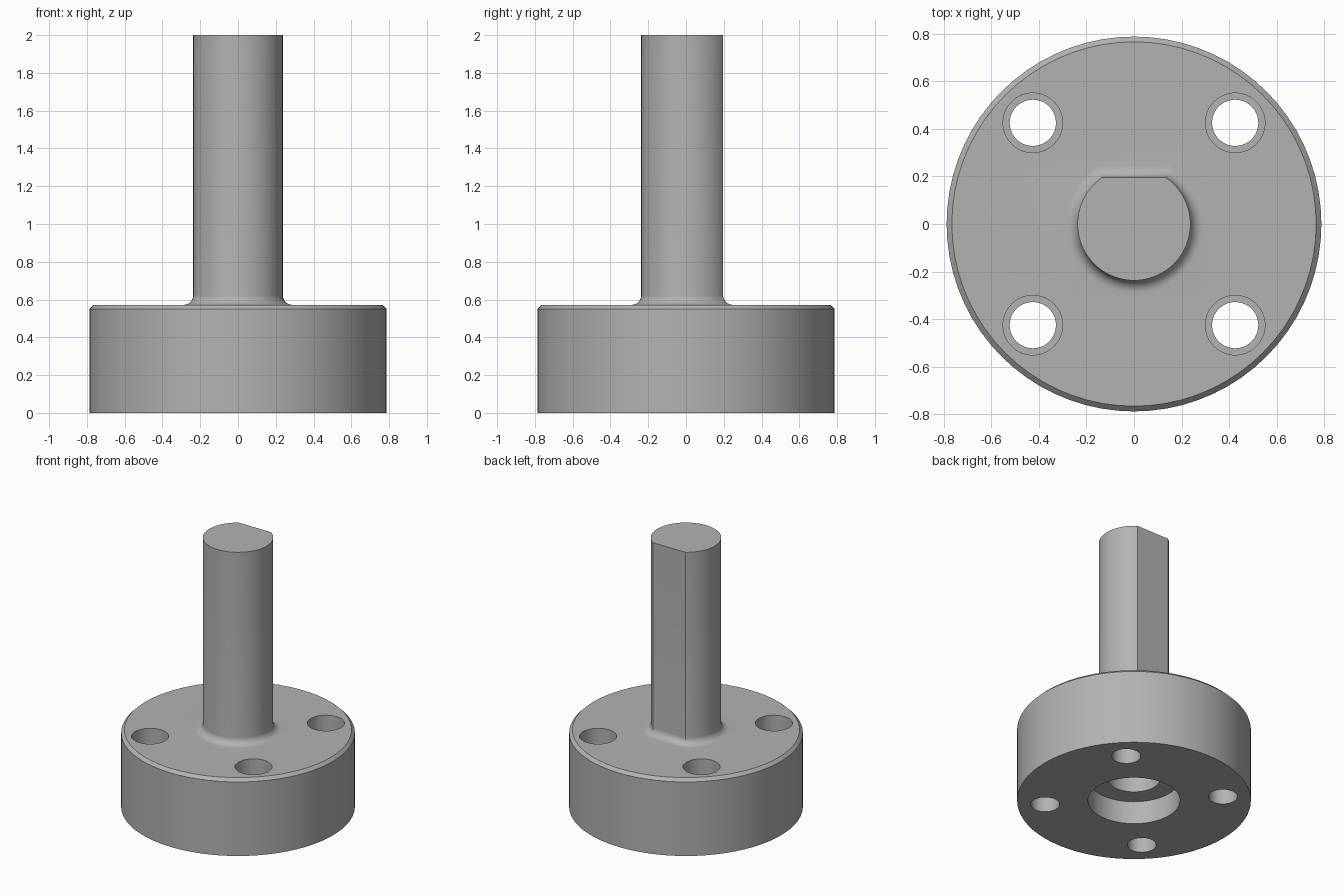
import bpy, bmesh, math

cube = bpy.data.objects.get("Cube")
if cube:
    bpy.data.objects.remove(cube, do_unlink=True)

SEGMENTS = 72
HEIGHT = 2.0
BASE_R, BASE_TOP, CHAMFER = 0.787, 0.572, 0.022
SHAFT_R, FLAT_Y, FILLET = 0.237, 0.196, 0.052
HOLE_POS = 0.425

metal = bpy.data.materials.new("grey metal")
metal.use_nodes = True
grey = (0.45, 0.45, 0.45, 1)
metal.diffuse_color = grey
metal.node_tree.nodes["Principled BSDF"].inputs["Base Color"].default_value = grey


def circle(r, z, x=0, y=0):
    steps = [2 * math.pi * i / SEGMENTS for i in range(SEGMENTS)]
    return [(x + r * math.cos(a), y + r * math.sin(a), z) for a in steps]


def d_section(offset, z):
    """Circle with one flat towards the back, grown by offset."""
    r, flat = SHAFT_R + offset, FLAT_Y + offset
    corner = math.asin(flat / r)
    sweep = math.pi + 2 * corner
    angles = [math.pi - corner + sweep * i / SEGMENTS for i in range(SEGMENTS + 1)]
    return [(r * math.cos(a), r * math.sin(a), z) for a in angles]


def loft(name, rings):
    """Closed solid through a stack of matching rings."""
    bm = bmesh.new()
    loops = [[bm.verts.new(p) for p in ring] for ring in rings]
    n = len(loops[0])
    for low, high in zip(loops, loops[1:]):
        for i in range(n):
            j = (i + 1) % n
            bm.faces.new((low[i], low[j], high[j], high[i]))
    bm.faces.new(loops[0][::-1])
    bm.faces.new(loops[-1])
    bmesh.ops.recalc_face_normals(bm, faces=bm.faces)
    mesh = bpy.data.meshes.new(name)
    bm.to_mesh(mesh)
    bm.free()
    mesh.materials.append(metal)
    obj = bpy.data.objects.new(name, mesh)
    bpy.context.collection.objects.link(obj)
    return obj


def combine(target, other, operation):
    other.hide_render = True
    mod = target.modifiers.new(operation.lower(), "BOOLEAN")
    mod.operation, mod.solver, mod.object = operation, "EXACT", other
    bpy.context.view_layer.objects.active = target
    bpy.ops.object.modifier_apply(modifier=mod.name)
    bpy.data.objects.remove(other, do_unlink=True)


def stepped_cutter(name, steps, x=0, y=0):
    return loft(name, [circle(r, z, x, y) for r, z in steps])


# Round base with a chamfered top rim
hub = loft("flanged_shaft", [
    circle(BASE_R, 0),
    circle(BASE_R, BASE_TOP - CHAMFER),
    circle(BASE_R - CHAMFER, BASE_TOP),
])

# D-shaped shaft, flaring into the base with a fillet
rings = [d_section(FILLET, BASE_TOP - 0.05)]
for i in range(9):
    a = math.pi / 2 * i / 8
    rings.append(d_section(FILLET * (1 - math.sin(a)),
                           BASE_TOP + FILLET * (1 - math.cos(a))))
rings.append(d_section(0, HEIGHT))
combine(hub, loft("shaft", rings), "UNION")

# Stepped bore in the underside
combine(hub, stepped_cutter("bore_cutter", [
    (0.31, -0.1), (0.31, 0.17), (0.177, 0.17), (0.177, 0.4)]), "DIFFERENCE")

# Four counterbored screw holes
for sx in (-1, 1):
    for sy in (-1, 1):
        combine(hub, stepped_cutter("screw_cutter", [
            (0.097, -0.1), (0.097, 0.25), (0.125, 0.25), (0.125, 0.7)],
            sx * HOLE_POS, sy * HOLE_POS), "DIFFERENCE")

# Smooth walls, crisp machined edges
bpy.ops.object.select_all(action="DESELECT")
hub.select_set(True)
bpy.context.view_layer.objects.active = hub
bpy.ops.object.shade_smooth_by_angle(angle=math.radians(30))
